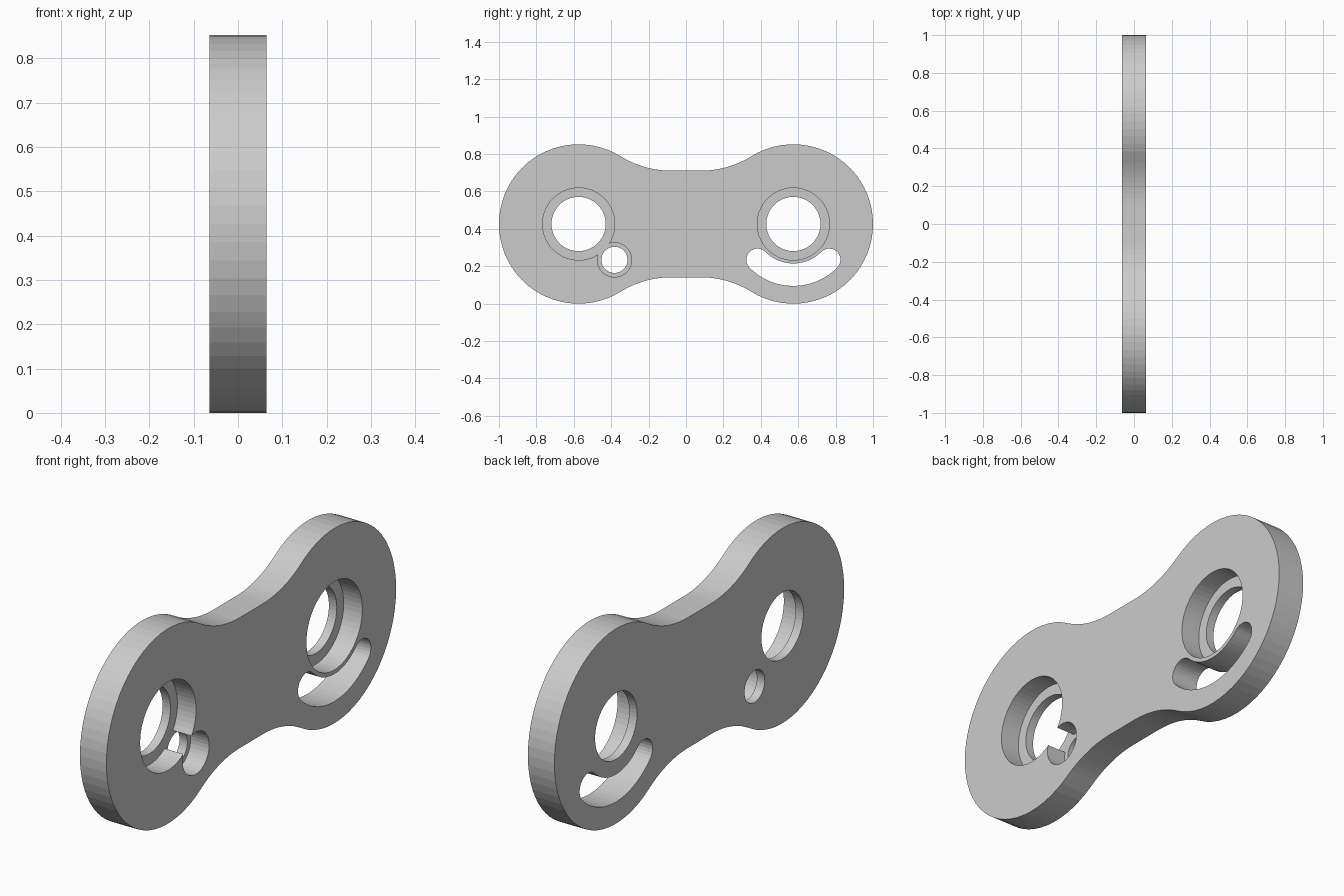
import bpy, bmesh, math
from math import cos, sin, pi, radians

if "Cube" in bpy.data.objects:
    bpy.data.objects.remove(bpy.data.objects["Cube"])

HALF = 0.064          # half thickness
R = 0.426             # lobe radius, also the height of the centre line
CY = 1 - R            # lobe centre distance
WAIST = 0.285         # half height of the waist
FLAT = 0.08           # half length of the straight waist
FLOOR = -0.026        # x of the recess floors
ORBIT = 0.271         # distance of pin hole and slot from the lobe centres

grey = bpy.data.materials.new("plain_grey")
grey.use_nodes = True
grey.diffuse_color = (0.6, 0.6, 0.6, 1)
grey.node_tree.nodes["Principled BSDF"].inputs["Base Color"].default_value = (0.6, 0.6, 0.6, 1)


def arc(cy, cz, r, a0, a1, n):
    """Points on an arc in the side plane, angles in radians."""
    return [(cy + r * cos(a0 + (a1 - a0) * i / n), cz + r * sin(a0 + (a1 - a0) * i / n))
            for i in range(n + 1)]


def prism(name, outline, x0, x1):
    """Extrude a side outline from x0 to x1."""
    bm = bmesh.new()
    face = bm.faces.new([bm.verts.new((x0, y, z)) for y, z in outline])
    out = bmesh.ops.extrude_face_region(bm, geom=[face])["geom"]
    bmesh.ops.translate(bm, vec=(x1 - x0, 0, 0),
                        verts=[v for v in out if isinstance(v, bmesh.types.BMVert)])
    bmesh.ops.recalc_face_normals(bm, faces=bm.faces)
    mesh = bpy.data.meshes.new(name)
    bm.to_mesh(mesh)
    bm.free()
    mesh.materials.append(grey)
    obj = bpy.data.objects.new(name, mesh)
    bpy.context.collection.objects.link(obj)
    return obj


def cut(body, outline, x0=-0.2):
    """Cut an outline through the body, from x0 out past the +x face."""
    cutter = prism("cutter", outline, x0, 0.2)
    cutter.hide_render = True
    mod = body.modifiers.new("cut", "BOOLEAN")
    mod.operation = "DIFFERENCE"
    mod.solver = "EXACT"
    mod.object = cutter
    bpy.context.view_layer.update()
    result = bpy.data.meshes.new_from_object(
        body.evaluated_get(bpy.context.evaluated_depsgraph_get()))
    body.modifiers.clear()
    body.data = result
    bpy.data.objects.remove(cutter)


def circle(cy, cz, r, n):
    return arc(cy, cz, r, 0, 2 * pi, n)[:-1]


# Outline: concave fillets run tangent from the waist into the round lobes
dy = CY - FLAT
fillet = (dy ** 2 + WAIST ** 2 - R ** 2) / (2 * (R - WAIST))
tangent = math.atan2(WAIST + fillet, -dy)
quarter = arc(CY, 0, R, 0, tangent, 22)
quarter += arc(FLAT, WAIST + fillet, fillet, tangent - pi, -pi / 2, 10)[1:]
upper = quarter + [(-y, z) for y, z in reversed(quarter)]
lower = [(y, -z) for y, z in reversed(upper[1:-1])]
plate = prism("link_plate", [(y, z + R) for y, z in upper + lower], -HALF, HALF)

# Stepped main holes, one per lobe
for side in (-1, 1):
    cut(plate, circle(side * CY, R, 0.193, 56), FLOOR)
    cut(plate, circle(side * CY, R, 0.145, 56))

# Stepped pin hole, whose recess breaks into the main recess
pin_y = -CY + ORBIT * cos(radians(45))
pin_z = R - ORBIT * sin(radians(45))
cut(plate, circle(pin_y, pin_z, 0.092, 36), FLOOR)
cut(plate, circle(pin_y, pin_z, 0.07, 36))

# Curved slot below the other main hole
W = 0.06
a0, a1 = radians(225), radians(315)
slot = arc(CY, R, ORBIT + W, a0, a1, 18)
slot += arc(CY + ORBIT * cos(a1), R + ORBIT * sin(a1), W, a1, a1 + pi, 14)[1:-1]
slot += arc(CY, R, ORBIT - W, a1, a0, 18)
slot += arc(CY + ORBIT * cos(a0), R + ORBIT * sin(a0), W, a0 + pi, a0 + 2 * pi, 14)[1:-1]
cut(plate, slot)

# Smooth the curved walls, keep the rims sharp
bpy.ops.object.select_all(action="DESELECT")
plate.select_set(True)
bpy.context.view_layer.objects.active = plate
bpy.ops.object.shade_smooth_by_angle(angle=radians(3))
